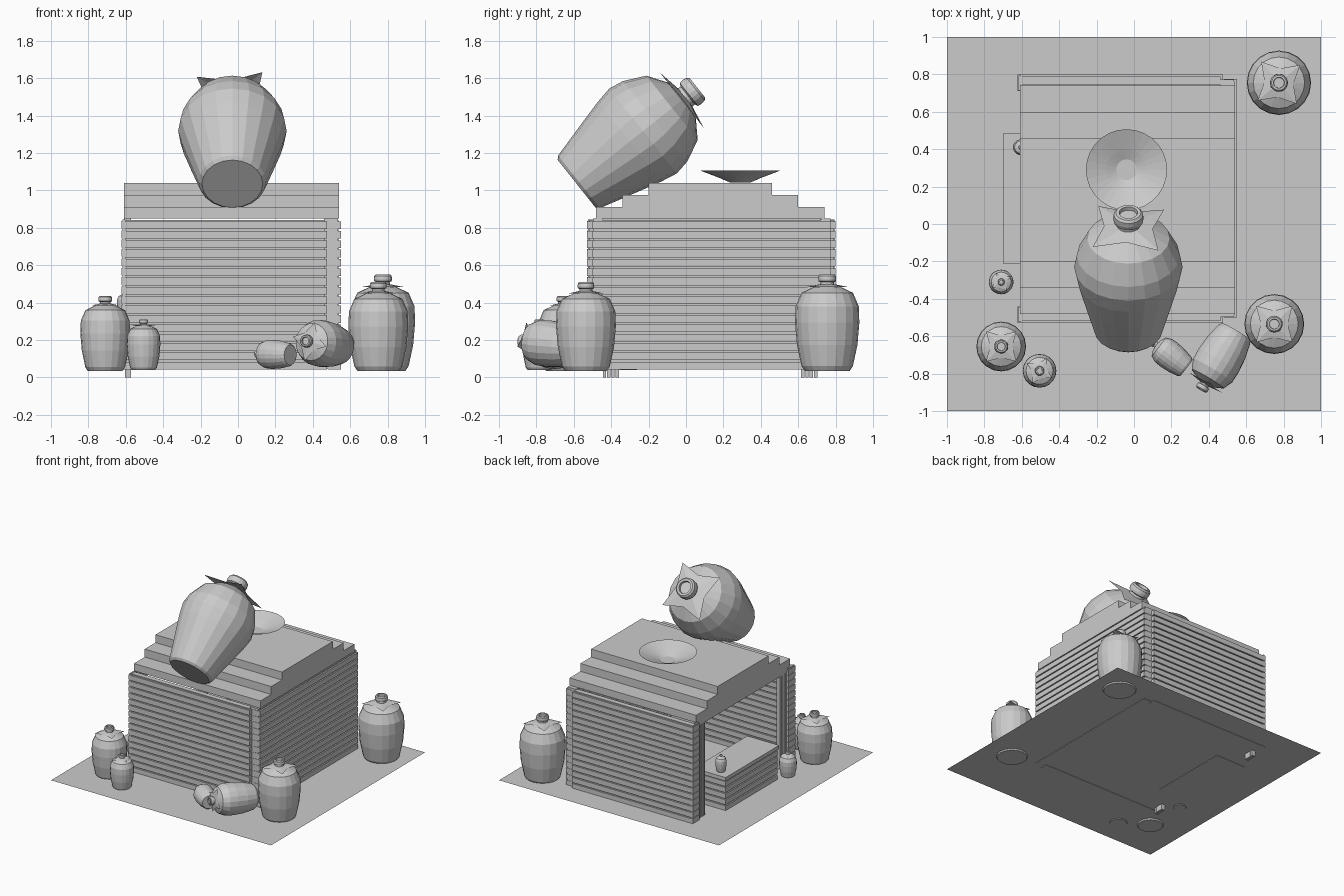
import bpy, bmesh, math
from mathutils import Vector, Matrix

if "Cube" in bpy.data.objects:
    bpy.data.objects.remove(bpy.data.objects["Cube"])

Z = 0.045  # ground level


def finish(bm, name):
    bmesh.ops.recalc_face_normals(bm, faces=bm.faces)
    me = bpy.data.meshes.new(name)
    bm.to_mesh(me)
    bm.free()
    ob = bpy.data.objects.new(name, me)
    bpy.context.collection.objects.link(ob)
    return ob


def add_box(bm, x0, x1, y0, y1, z0, z1):
    size = Matrix.Diagonal((x1 - x0, y1 - y0, z1 - z0, 1))
    mid = Matrix.Translation(((x0 + x1) / 2, (y0 + y1) / 2, (z0 + z1) / 2))
    bmesh.ops.create_cube(bm, size=1, matrix=mid @ size)


def boxes(name, *specs):
    bm = bmesh.new()
    for s in specs:
        add_box(bm, *s)
    return finish(bm, name)


def planks(name, x0, x1, y0, y1, z0, count, pitch=0.05, gap=0.009, inset=0.012):
    """Stack of boards on a slightly recessed core."""
    bm = bmesh.new()
    for i in range(count):
        z = z0 + i * pitch
        add_box(bm, x0, x1, y0, y1, z, z + pitch - gap)
    add_box(bm, x0 + inset, x1 - inset, y0 + inset, y1 - inset, z0, z0 + count * pitch)
    return finish(bm, name)


def add_lathe(bm, profile, r, h, sides):
    rings = []
    for pr, pz in profile:
        if pr == 0:
            rings.append([bm.verts.new((0, 0, pz * h))])
            continue
        rings.append([bm.verts.new((pr * r * math.cos(a), pr * r * math.sin(a), pz * h))
                      for a in (math.tau * k / sides for k in range(sides))])
    for a, b in zip(rings, rings[1:]):
        for k in range(sides):
            j = (k + 1) % sides
            f = [a[k % len(a)], a[j % len(a)], b[j % len(b)], b[k % len(b)]]
            bm.faces.new(list(dict.fromkeys(f)))


NECK = [(.42, .87), (.22, .88), (.21, .92), (.27, .93), (.28, .955), (.27, .985),
        (.23, 1), (.17, 1), (.16, .975), (0, .975)]
JAR = [(0, 0), (.70, 0), (.80, .05), (.94, .27), (1, .50), (.98, .67), (.80, .81)] + NECK
BIG_JAR = [(0, 0), (.56, 0), (.62, .02), (.82, .28), (.94, .44), (1, .55), (.95, .65),
           (.76, .79)] + NECK


def jar(name, base, r, h, axis=(0, 0, 1), profile=JAR, cloth=True, spin=45):
    bm = bmesh.new()
    add_lathe(bm, profile, r, h, 20)
    place = Matrix.Translation(base) @ Vector((0, 0, 1)).rotation_difference(Vector(axis)).to_matrix().to_4x4()
    bm.transform(place)
    finish(bm, name)
    if not cloth:
        return
    # four-pointed cloth collar round the neck
    bm = bmesh.new()
    inner, outer = [], []
    for k in range(8):
        a = math.radians(spin + 45 * k)
        d = Vector((math.cos(a), math.sin(a), 0)) * r
        tip = k % 2 == 0
        inner.append(bm.verts.new(d * .20 + Vector((0, 0, .90 * h))))
        outer.append(bm.verts.new(d * (.86 if tip else .45) + Vector((0, 0, (.87 if tip else .878) * h))))
    for k in range(8):
        j = (k + 1) % 8
        bm.faces.new((inner[k], outer[k], outer[j], inner[j]))
    bm.transform(place)
    finish(bm, name + "_cloth")


# ground
bm = bmesh.new()
bmesh.ops.create_grid(bm, x_segments=1, y_segments=1, size=1, matrix=Matrix.Translation((0, 0, Z)))
finish(bm, "ground")

# plank walls, with the left side open
planks("front_wall", -.62, .475, -.53, -.465, Z - .003, 16)
planks("back_wall", -.62, .475, .735, .80, Z - .003, 16)
planks("right_wall", .48, .55, -.50, .775, Z - .003, 16)
for nm, s in (("front", -1), ("back", 1)):
    y = sorted((.135 + s * .665, .135 + s * .575))
    planks(nm + "_wall_end", -.622, -.60, y[0], y[1], Z, 16, inset=.005)
    # ribbed door post reaching below the ground
    yc = .13 + s * .53
    boxes(nm + "_door_post", *[(-.605, -.573, yc - .045 + i * .023, yc - .027 + i * .023, 0, .85)
                               for i in range(4)])
    # corner posts filling the wall joints
    yk = .1375 + s * .61
    boxes(nm + "_corner_post", (.46, .535, yk - .025, yk + .025, Z, .85))
boxes("door_beam", (-.61, -.575, -.45, .72, .81, .85))

# stepped roof
boxes("roof", *[(-.61, .54, -.48 + .14 * i, .74 - .14 * i, z0, z1)
                for i, (z0, z1) in enumerate(((.85, .91), (.91, .975), (.975, 1.04)))])

# serving counter
planks("counter", -.69, -.42, -.20, .47, Z - .003, 5)
boxes("counter_top", (-.70, -.41, -.21, .485, .295, .325))

# dish on the roof
bm = bmesh.new()
add_lathe(bm, [(0, 1.042), (.055, 1.042), (.11, 1.066), (.17, 1.089), (.217, 1.107)], 1, 1, 28)
bm.transform(Matrix.Translation((-.04, .29, 0)))
finish(bm, "roof_dish")

# tilted roof jar
jar("roof_jar", (-.03, -.585, 1.035), .29, .825, (0, .78, .62), BIG_JAR, spin=40)

# standing jars
jar("back_jar", (.775, .755, .035), .172, .515, spin=40)
jar("right_jar", (.75, -.535, .035), .16, .475)
jar("left_jar", (-.71, -.655, .035), .133, .40)
jar("small_jar", (-.505, -.785, .04), .09, .27, spin=60)
jar("tiny_jar", (-.71, -.31, .04), .066, .20, spin=30)
jar("counter_jar", (-.605, .41, .325), .042, .135)

# fallen jars
jar("fallen_jar", (.545, -.575, .165), .125, .365, (-.185, -.31, .03))
jar("small_fallen_jar", (.28, -.77, .12), .078, .23, (-.15, .115, .005), cloth=False)
